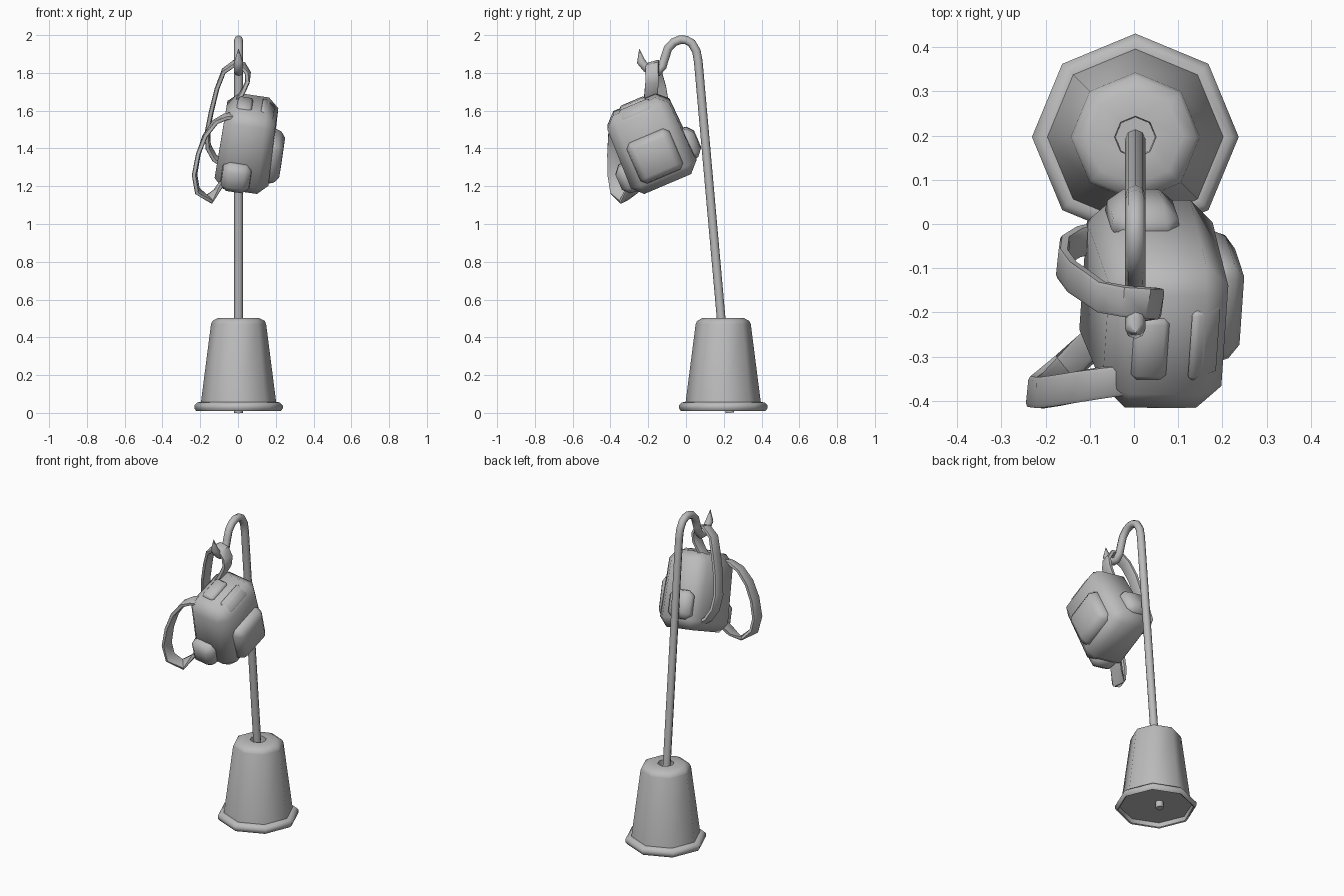
import bpy, bmesh, math
from mathutils import Vector, Matrix

if "Cube" in bpy.data.objects:
    bpy.data.objects.remove(bpy.data.objects["Cube"])

grey = bpy.data.materials.new("plain_grey")
grey.diffuse_color = (0.5, 0.5, 0.5, 1)
grey.use_nodes = True
grey.node_tree.nodes["Principled BSDF"].inputs["Base Color"].default_value = grey.diffuse_color

# placement of the tilted backpack
PACK = (Matrix.Translation((0.043, -0.185, 1.43)) @ Matrix.Rotation(math.radians(-4), 4, 'Z')
        @ Matrix.Rotation(math.radians(23), 4, 'X') @ Matrix.Rotation(math.radians(9), 4, 'Y'))


def finish(name, bm, angle):
    bmesh.ops.recalc_face_normals(bm, faces=bm.faces)
    me = bpy.data.meshes.new(name)
    bm.to_mesh(me)
    bm.free()
    ob = bpy.data.objects.new(name, me)
    bpy.context.collection.objects.link(ob)
    me.materials.append(grey)
    bpy.ops.object.select_all(action='DESELECT')
    ob.select_set(True)
    bpy.context.view_layer.objects.active = ob
    bpy.ops.object.shade_smooth_by_angle(angle=math.radians(angle))
    return ob


def skin(bm, rings, caps=True):
    """Bridge equal vertex rings and close the ends."""
    for a, b in zip(rings, rings[1:]):
        n = len(a)
        for i in range(n):
            bm.faces.new((a[i], a[(i + 1) % n], b[(i + 1) % n], b[i]))
    if caps:
        bm.faces.new(rings[0])
        bm.faces.new(rings[-1])


def lathe(name, profile, centre, sides):
    bm = bmesh.new()
    rings = []
    for r, z in profile:
        rings.append([bm.verts.new((centre[0] + r * math.cos(2 * math.pi * i / sides),
                                    centre[1] + r * math.sin(2 * math.pi * i / sides), z))
                      for i in range(sides)])
    skin(bm, rings)
    return finish(name, bm, 50)


def padded_box(name, loc, size, bevel, rot=None, taper=None):
    """Bevelled box in backpack space; taper = (axis, sign, scale) shrinks one side."""
    bm = bmesh.new()
    bmesh.ops.create_cube(bm, size=1)
    for v in bm.verts:
        if taper and v.co[taper[0]] * taper[1] > 0:
            for k in range(3):
                if k != taper[0]:
                    v.co[k] *= taper[2]
        v.co = Vector(a * b for a, b in zip(v.co, size))
    bmesh.ops.bevel(bm, geom=bm.edges[:], offset=bevel, segments=1, affect='EDGES', profile=0.5)
    m = PACK @ Matrix.Translation(loc)
    if rot:
        m = m @ Matrix.Rotation(math.radians(rot[1]), 4, rot[0])
    bm.transform(m)
    return finish(name, bm, 62)


def sweep(name, points, section, side, scale=None, angle=40):
    """Sweep a closed section (side, normal offsets) along a path."""
    bm = bmesh.new()
    pts = [Vector(p) for p in points]
    rings = []
    for i, p in enumerate(pts):
        t = (pts[min(i + 1, len(pts) - 1)] - pts[max(i - 1, 0)]).normalized()
        s = (side - t * side.dot(t)).normalized()
        n = t.cross(s)
        k = scale[i] if scale else 1
        rings.append([bm.verts.new(p + (s * a + n * b) * k) for a, b in section])
    skin(bm, rings)
    return finish(name, bm, angle)


# weighted stand with a recessed underside, flared rim and a socket for the pole
lathe("stand_base", [(0.212, 0.04), (0.216, 0.014), (0.224, 0.01), (0.234, 0.024), (0.234, 0.04),
                     (0.218, 0.056), (0.199, 0.057), (0.146, 0.47), (0.138, 0.487), (0.108, 0.503),
                     (0.047, 0.503), (0.045, 0.45)],
      (0.003, 0.197), 8)

# leaning pole ending in a pointed hook
pole_path = [(0.232, 0.0), (0.186, 0.5), (0.065, 1.86), (0.055, 1.915), (0.03, 1.958), (0.0, 1.974),
             (-0.03, 1.976), (-0.065, 1.962), (-0.095, 1.93), (-0.112, 1.88), (-0.125, 1.835),
             (-0.15, 1.805), (-0.18, 1.805), (-0.208, 1.825), (-0.238, 1.86), (-0.247, 1.927)]
circle = [(0.023 * math.cos(math.pi * i / 4), 0.023 * math.sin(math.pi * i / 4)) for i in range(8)]
sweep("hooked_pole", [(0.003, y, z) for y, z in pole_path], circle, Vector((1, 0, 0)),
      [1] * 15 + [0.05], 50)

# backpack body and pockets
padded_box("pack_body", (0.006, 0, 0), (0.29, 0.38, 0.45), 0.055, taper=(2, 1, 0.93))
padded_box("front_pocket", (0.155, 0.0, -0.055), (0.09, 0.265, 0.255), 0.025, taper=(0, 1, 0.82))
padded_box("left_side_pocket", (-0.025, -0.19, -0.125), (0.165, 0.1, 0.17), 0.03, taper=(1, -1, 0.85))
padded_box("right_side_pocket", (-0.025, 0.188, -0.085), (0.165, 0.085, 0.18), 0.03, taper=(1, 1, 0.85))

# closing flaps over the top edge
padded_box("inner_flap", (-0.035, -0.01, 0.222), (0.08, 0.15, 0.03), 0.012)
padded_box("outer_flap", (0.09, 0.0, 0.205), (0.085, 0.17, 0.025), 0.01, rot=('Y', 38))

# shoulder straps: one caught on the hook, one hanging loose
band = [(-0.035, -0.008), (-0.027, -0.012), (0.027, -0.012), (0.035, -0.008),
        (0.035, 0.008), (0.027, 0.012), (-0.027, 0.012), (-0.035, 0.008)]
across = Vector((0.1, 0.92, 0.3))
sweep("hooked_strap",
      [(-0.02, -0.19, 1.63), (0.02, -0.185, 1.69), (0.05, -0.18, 1.75), (0.052, -0.18, 1.80),
       (0.025, -0.178, 1.84), (-0.02, -0.175, 1.85), (-0.075, -0.165, 1.81), (-0.11, -0.14, 1.72),
       (-0.14, -0.12, 1.6), (-0.162, -0.09, 1.49), (-0.158, -0.06, 1.41), (-0.125, -0.04, 1.35),
       (-0.08, -0.03, 1.32)], band, across)
sweep("loose_strap",
      [(0.02, -0.345, 1.565), (-0.02, -0.352, 1.575), (-0.065, -0.358, 1.568), (-0.12, -0.367, 1.54),
       (-0.175, -0.377, 1.465), (-0.21, -0.382, 1.37), (-0.23, -0.38, 1.26), (-0.215, -0.367, 1.175),
       (-0.155, -0.325, 1.13), (-0.11, -0.285, 1.18), (-0.07, -0.25, 1.24)], band, across)
